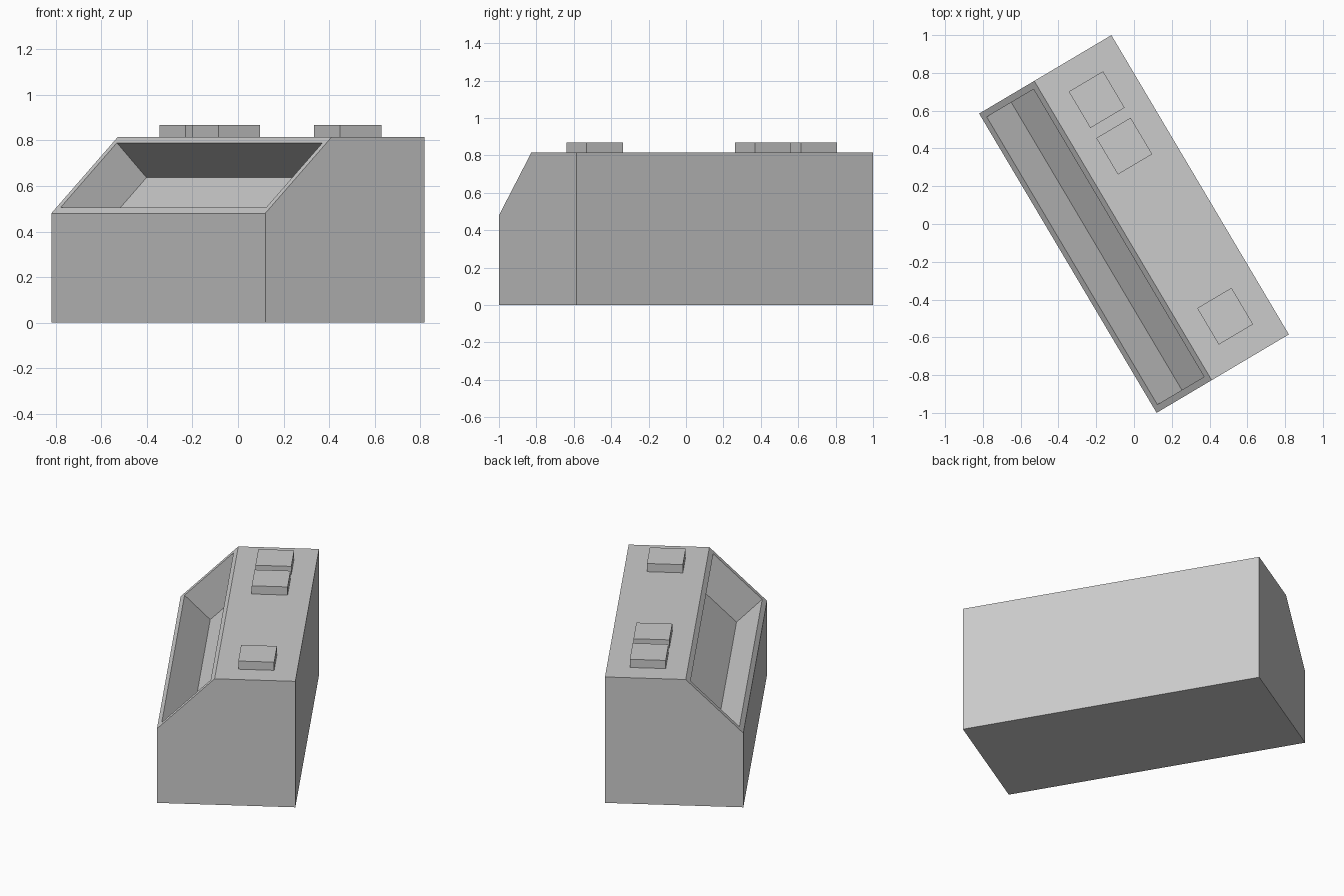
import bpy, bmesh
from math import radians
from mathutils import Matrix

cube = bpy.data.objects.get("Cube")
if cube:
    bpy.data.objects.remove(cube, do_unlink=True)

TURN = Matrix.Rotation(radians(30.67), 4, 'Z')
HALF_DEPTH, HALF_LENGTH, TOP = 0.407, 0.921, 0.815

grey = bpy.data.materials.new("plain_grey")
grey.use_nodes = True
colour = (0.6, 0.6, 0.6, 1)
grey.diffuse_color = colour
grey.node_tree.nodes["Principled BSDF"].inputs["Base Color"].default_value = colour


def add_object(name, bm):
    """Turn a bmesh into a flat-shaded object, swung to the model's heading."""
    mesh = bpy.data.meshes.new(name)
    bm.to_mesh(mesh)
    bm.free()
    mesh.materials.append(grey)
    obj = bpy.data.objects.new(name, mesh)
    obj.matrix_world = TURN
    bpy.context.collection.objects.link(obj)
    return obj


# Cabinet: side profile with a sloped shoulder, extruded along its length
profile = [(-HALF_DEPTH, 0), (HALF_DEPTH, 0), (HALF_DEPTH, TOP),
           (-0.068, TOP), (-HALF_DEPTH, 0.48)]
bm = bmesh.new()
end = bm.faces.new([bm.verts.new((x, -HALF_LENGTH, z)) for x, z in profile])
side = bmesh.ops.extrude_face_region(bm, geom=[end])
bmesh.ops.translate(bm, vec=(0, 2 * HALF_LENGTH, 0),
                    verts=[v for v in side["geom"] if isinstance(v, bmesh.types.BMVert)])
bmesh.ops.recalc_face_normals(bm, faces=bm.faces)

# Tray: sloped face inset to a thin rim and sunk straight in
bm.normal_update()
slope = next(f for f in bm.faces if f.normal.x < -0.3 and f.normal.z > 0.3)
bmesh.ops.inset_region(bm, faces=[slope], thickness=0.036, use_even_offset=True)
inward = -slope.normal.copy()
floor = bmesh.ops.extrude_discrete_faces(bm, faces=[slope])["faces"][0]
bmesh.ops.translate(bm, vec=inward * 0.215, verts=floor.verts)
add_object("cabinet", bm)

# Square buttons on the flat top
for name, y in (("back_button", 0.667), ("middle_button", 0.381), ("front_button", -0.666)):
    bm = bmesh.new()
    bmesh.ops.create_cube(bm, size=1, matrix=Matrix.Translation((0.166, y, TOP + 0.0265))
                          @ Matrix.Diagonal((0.211, 0.224, 0.053, 1)))
    add_object(name, bm)
